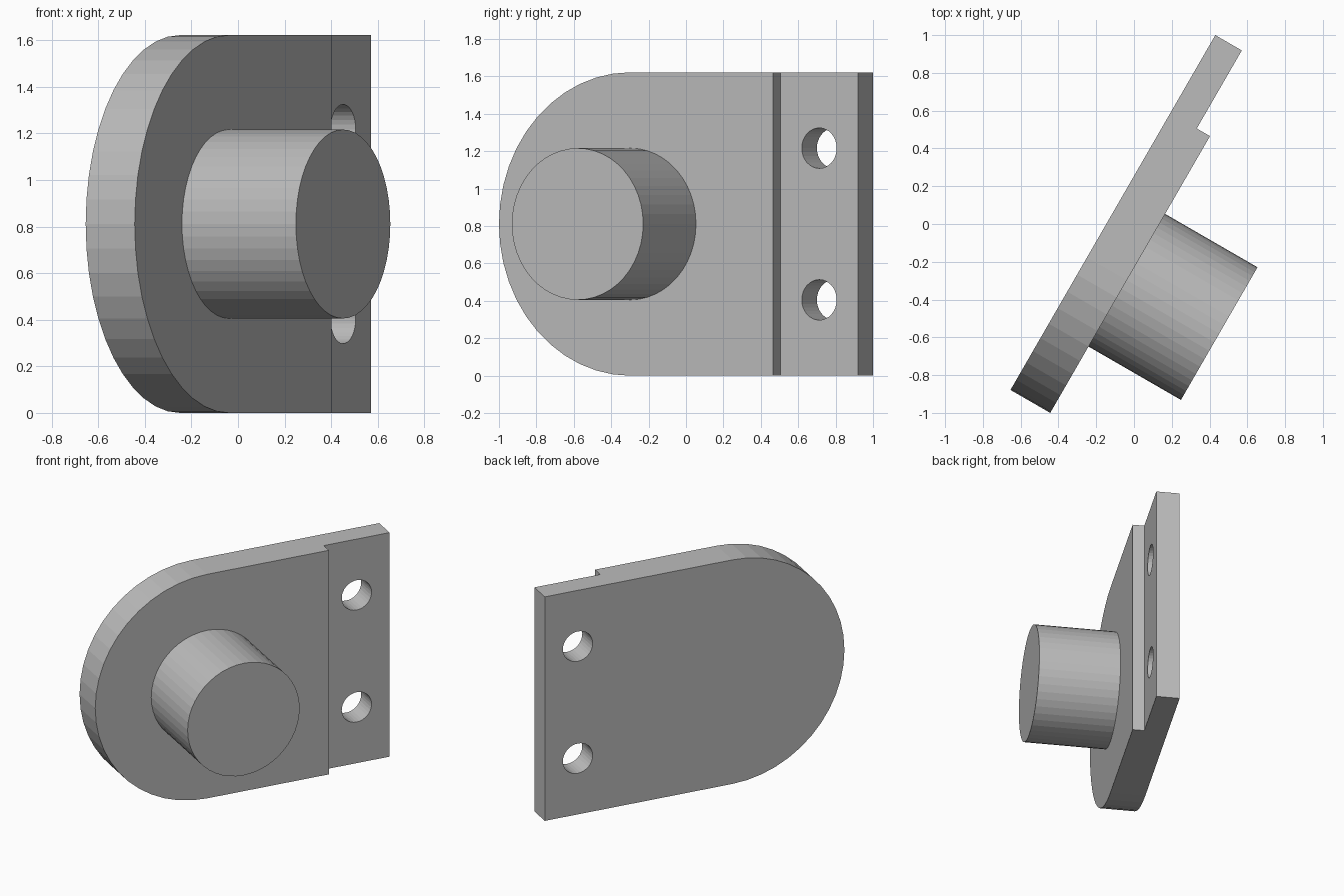
import bpy, bmesh
from math import sin, cos, pi, radians
from mathutils import Matrix, Vector

cube = bpy.data.objects.get("Cube")
if cube:
    bpy.data.objects.remove(cube, do_unlink=True)

# Main dimensions, in a frame with x along the plate and -y out of its front
R = 0.811            # plate end radius, half the height
LENGTH = 2.169
THICK = 0.243
STEP_X, STEP_DEPTH = 1.692, 0.081
PIN_R, PIN_LEN = R / 2, 0.565
HOLE_R = 0.108
ARC_STEPS = 24
PLACE = Matrix.Translation((-0.654, -0.8785, 0)) @ Matrix.Rotation(radians(60), 4, "Z")

grey = bpy.data.materials.new("plain grey")
grey.use_nodes = True
grey.diffuse_color = (0.5, 0.5, 0.5, 1)
grey.node_tree.nodes["Principled BSDF"].inputs["Base Color"].default_value = (0.5, 0.5, 0.5, 1)


def extrude(name, outline, y_back, y_front):
    """Solid from an x-z outline, running from y_back to y_front."""
    bm = bmesh.new()
    face = bm.faces.new([bm.verts.new((x, y_back, z)) for x, z in outline])
    top = bmesh.ops.extrude_face_region(bm, geom=[face])["geom"]
    moved = [v for v in top if isinstance(v, bmesh.types.BMVert)]
    bmesh.ops.translate(bm, verts=moved, vec=Vector((0, y_front - y_back, 0)))
    bmesh.ops.recalc_face_normals(bm, faces=bm.faces)
    mesh = bpy.data.meshes.new(name)
    bm.to_mesh(mesh)
    bm.free()
    mesh.materials.append(grey)
    obj = bpy.data.objects.new(name, mesh)
    obj.matrix_world = PLACE
    bpy.context.collection.objects.link(obj)
    return obj


def circle(x, z, r, n):
    return [(x + r * cos(2 * pi * i / n), z + r * sin(2 * pi * i / n)) for i in range(n)]


# Plate with one round end
arc = [(R + R * cos(a), R + R * sin(a))
       for a in (pi / 2 + pi * i / ARC_STEPS for i in range(ARC_STEPS + 1))]
plate = extrude("mounting_plate", arc + [(LENGTH, 0), (LENGTH, 2 * R)], 0, -THICK)

# Cutters for the thinner mounting strip and its two screw holes
strip = [(STEP_X, -0.1), (LENGTH + 0.1, -0.1), (LENGTH + 0.1, 2 * R + 0.1), (STEP_X, 2 * R + 0.1)]
cutters = [extrude("strip_cutter", strip, -THICK + STEP_DEPTH, -THICK - 0.1)]
hole_x = (STEP_X + LENGTH) / 2
for side, z in (("lower", R / 2), ("upper", R * 1.5)):
    cutters.append(extrude(side + "_hole_cutter", circle(hole_x, z, HOLE_R, 32), 0.1, -THICK - 0.1))

for cutter in cutters:
    cutter.hide_render = True
    mod = plate.modifiers.new(cutter.name, "BOOLEAN")
    mod.operation = "DIFFERENCE"
    mod.solver = "EXACT"
    mod.object = cutter

# Bake the cuts and drop the cutters
bpy.context.view_layer.update()
evaluated = plate.evaluated_get(bpy.context.evaluated_depsgraph_get())
cut_mesh = bpy.data.meshes.new_from_object(evaluated)
plate.modifiers.clear()
plate.data = cut_mesh
for cutter in cutters:
    bpy.data.objects.remove(cutter, do_unlink=True)

# Round pin, seated slightly into the plate
extrude("round_pin", circle(R, R, PIN_R, 48), -THICK + 0.02, -THICK - PIN_LEN)
